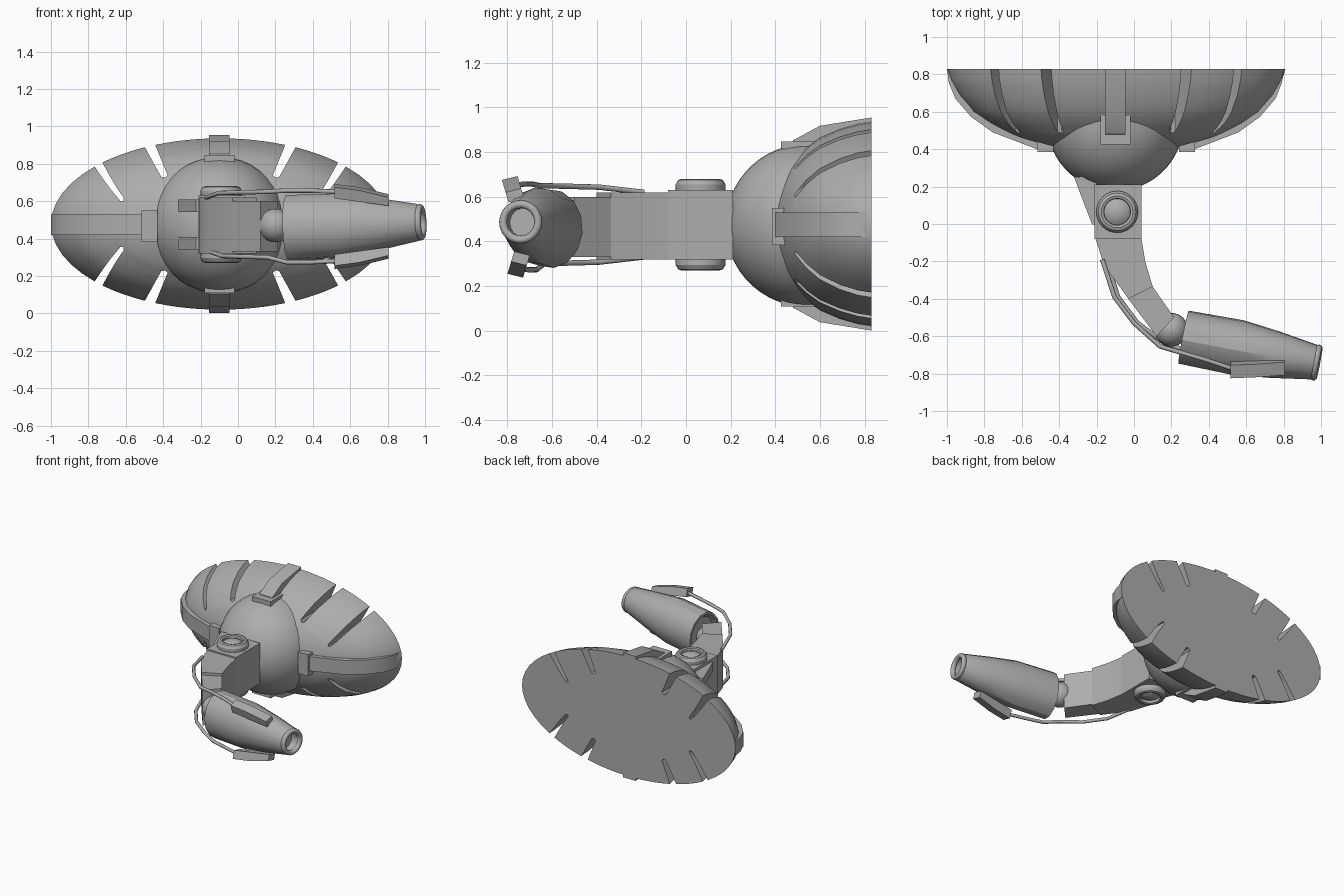
import bpy, bmesh, math
from mathutils import Vector

if "Cube" in bpy.data.objects:
    bpy.data.objects.remove(bpy.data.objects["Cube"])

CX, CZ, RX, RZ = -0.095, 0.478, 0.905, 0.458
grey = bpy.data.materials.new("mid grey")
grey.diffuse_color = (0.42, 0.42, 0.42, 1)
grey.use_nodes = True
grey.node_tree.nodes["Principled BSDF"].inputs["Base Color"].default_value = grey.diffuse_color


def make(name, verts, faces, angle=30):
    bm = bmesh.new()
    vs = [bm.verts.new(v) for v in verts]
    for f in faces:
        bm.faces.new([vs[i] for i in f])
    bmesh.ops.remove_doubles(bm, verts=bm.verts, dist=0.0005)
    bmesh.ops.recalc_face_normals(bm, faces=bm.faces)
    me = bpy.data.meshes.new(name)
    bm.to_mesh(me)
    bm.free()
    ob = bpy.data.objects.new(name, me)
    bpy.context.collection.objects.link(ob)
    me.materials.append(grey)
    bpy.ops.object.select_all(action='DESELECT')
    ob.select_set(True)
    bpy.context.view_layer.objects.active = ob
    bpy.ops.object.shade_smooth_by_angle(angle=math.radians(angle))
    return ob


def prism(name, pts, place, lo, hi):
    """Extrude a 2D outline between lo and hi; place(a, b, w) gives the 3D point."""
    n = len(pts)
    verts = [place(a, b, w) for w in (lo, hi) for a, b in pts]
    faces = [list(range(n)), list(range(n, 2 * n))]
    faces += [[i, (i + 1) % n, n + (i + 1) % n, n + i] for i in range(n)]
    return make(name, verts, faces)


def box(name, x0, x1, y0, y1, z0, z1):
    prism(name, [(x0, y0), (x1, y0), (x1, y1), (x0, y1)], lambda a, b, w: (a, b, w), z0, z1)


def lathe(name, origin, axis, profile, n=24, angle=30, tall=lambda d: 1):
    """Spin (distance along axis, radius) pairs around an axis; tall(d) stretches in z."""
    axis = Vector(axis).normalized()
    s = axis.orthogonal().normalized()
    t = axis.cross(s)
    verts, faces = [], []
    for d, r in profile:
        for i in range(n):
            a = 2 * math.pi * i / n
            v = (s * math.cos(a) + t * math.sin(a)) * r
            v.z *= tall(d)
            verts.append(Vector(origin) + axis * d + v)
    for k in range(len(profile) - 1):
        for i in range(n):
            j = (i + 1) % n
            faces.append([k * n + i, k * n + j, (k + 1) * n + j, (k + 1) * n + i])
    return make(name, verts, faces, angle)


def tube(name, pts, radius):
    cu = bpy.data.curves.new(name, 'CURVE')
    cu.dimensions = '3D'
    cu.bevel_depth = radius
    cu.bevel_resolution = 2
    cu.use_fill_caps = True
    sp = cu.splines.new('POLY')
    sp.points.add(len(pts) - 1)
    for p, c in zip(sp.points, pts):
        p.co = (*c, 1)
    ob = bpy.data.objects.new(name, cu)
    bpy.context.collection.objects.link(ob)
    cu.materials.append(grey)


# Dish depth along its elliptical radius
DEPTH = [(0, .385), (.2, .39), (.38, .41), (.6, .47), (.75, .54), (.845, .6),
         (.93, .69), (.98, .77), (1, .83)]


def dish_y(r):
    for (a, ya), (b, yb) in zip(DEPTH, DEPTH[1:]):
        if r <= b:
            return ya + (yb - ya) * (r - a) / (b - a)
    return .83


def slit_angle(slit, f):
    """Direction of a straight slit at fraction f from its inner to its outer end."""
    i, o = (math.radians(a) for a in slit)
    x = R_IN * math.cos(i) * (1 - f) + math.cos(o) * f
    y = R_IN * math.sin(i) * (1 - f) + math.sin(o) * f
    return slit[0] + (math.degrees(math.atan2(y, x)) - slit[0] + 180) % 360 - 180


# Dish: eight solid petals with a flat back, separated by slits (inner angle, outer angle)
R_IN = 0.63
slits = [(25, 44), (59, 65.5), (121, 114.5), (155, 136)]
slits += [(i + 180, o + 180) for i, o in slits]
radii = [0, .12, .25, .38, .5, .58, R_IN, .65, .7, .75, .8, .845, .89, .93, .96, .98, 1]
verts, faces, SEG = [], [], 12
w, rows = SEG + 1, len(radii)
for k in range(8):
    a0, a1 = slits[k], slits[(k + 1) % 8]
    base = len(verts)
    for flat_back in (False, True):
        for r in radii:
            f = max(0, (r - R_IN) / (1 - R_IN))
            gap = 0 if r <= R_IN else 1.9
            lo = slit_angle(a0, f) + gap
            hi = slit_angle(a1, f) - gap + (360 if k == 7 else 0)
            for s in range(w):
                a = math.radians(lo + (hi - lo) * s / SEG)
                y = .83 if flat_back else dish_y(r)
                verts.append((CX + RX * r * math.cos(a), y, CZ + RZ * r * math.sin(a)))
    back = rows * w
    for i in range(rows - 1):
        for off in (base, base + back):
            for s in range(SEG):
                p = off + i * w + s
                faces.append([p, p + 1, p + w + 1, p + w] if i else [p, p + w + 1, p + w])
        # slit walls
        if radii[i] >= R_IN:
            for s in (0, SEG):
                p = base + i * w + s
                q = [p, p + w, p + w + back, p + back]
                faces.append(q if i < rows - 2 else [q[0], q[1], q[3]])
    # closed inner end of the slits
    i = radii.index(R_IN)
    for s, in ((0,), (SEG,)):
        p = base + i * w + s
make("dish_petals", verts, faces, 40)

# Hub: a dome that ends where it meets the dish
HC, HR, N, ROWS = Vector((-.1, .542, .472)), .365, 40, 14
verts, faces = [], []
for i in range(N):
    a = 2 * math.pi * i / N

    def on_dome(th):
        return HC + HR * Vector((math.sin(th) * math.cos(a), -math.cos(th), math.sin(th) * math.sin(a)))
    end = .3
    while end < 1.75:
        p = on_dome(end)
        if p.y > dish_y(math.hypot((p.x - CX) / RX, (p.z - CZ) / RZ)) + .01:
            break
        end += .01
    verts += [on_dome(end * j / ROWS) for j in range(ROWS + 1)]
W = ROWS + 1
for i in range(N):
    k = (i + 1) % N
    for j in range(ROWS):
        q = [i * W + j, k * W + j, k * W + j + 1, i * W + j + 1]
        faces.append(q if j else [q[0], q[2], q[3]])
make("hub_dome", verts, faces, 40)

# Struts along the outside of the dish, with their base blocks
side = [(.36, .41), (.41, .395), (.66, .49), (.775, .572), (.86, .67), (.895, .755), (.905, .83),
        (.885, .79), (.76, .6), (.4, .45)]
for name, sx, k in (("left", -1, 1), ("right", 1, .99)):
    prism(name + "_strut", side, lambda a, b, w: (CX + sx * a * k, b, w), .42, .53)
    xs = sorted((CX + sx * .335, CX + sx * .42))
    box(name + "_strut_block", xs[0], xs[1], .385, .47, .385, .55)
upright = [(.34, .47), (.375, .48), (.44, .6), (.477, .83), (.45, .83), (.40, .65), (.34, .58)]
for name, s in (("top", 1), ("bottom", -1)):
    prism(name + "_strut", upright, lambda a, b, w: (w, b, CZ + s * a), -.155, -.045)
    zs = sorted((CZ + s * .335, CZ + s * .37))
    box(name + "_strut_block", -.18, -.02, .425, .585, zs[0], zs[1])

# Neck box and bent arm
flat = lambda a, b, w: (a, b, w)
box("neck_box", -.21, .04, -.08, .21, .32, .63)
prism("upper_arm", [(-.205, -.08), (.04, -.08), (.06, -.2), (.1, -.335), (-.03, -.4), (-.16, -.22)],
      flat, .32, .62)
prism("fore_arm", [(-.03, -.4), (.1, -.335), (.215, -.5), (.12, -.6)], flat, .33, .6)

# Round pivots above and below the neck
pivot = [(-.02, 0), (-.02, .11), (.025, .112), (.045, .1), (.05, .085), (.045, .072), (.025, .07),
         (.035, .055), (.045, .03), (.048, 0)]
lathe("top_pivot", (-.09, .065, .63), (0, 0, 1), pivot)
lathe("bottom_pivot", (-.09, .065, .32), (0, 0, -1), pivot)

# Pointed braces from the hub to the side of the neck
for name, z in (("upper_brace", .575), ("lower_brace", .375)):
    prism(name, [(-.32, .25), (-.29, .17), (-.225, 0), (-.2, -.01), (-.2, .26)], flat, z - .033, z + .033)

# Ball joint and tapered barrel, taller at the rear
ball = [(-.09 * math.cos(math.pi * i / 12), .09 * math.sin(math.pi * i / 12)) for i in range(13)]
lathe("ball_joint", (.2, -.565, .47), (0, 0, 1), ball, 20)
A, B = Vector((.265, -.605, .457)), Vector((.97, -.74, .487))
L = (B - A).length
lathe("barrel", A, B - A, [(.03, 0), (.03, .11), (0, .13), (0, .145), (.3, .15), (.5, .127),
                           (L - .01, .095), (L, .09), (L, .07), (L - .06, .062), (L - .06, 0)],
      14, 28, lambda d: 1.22 - .17 * max(d, 0) / L)
ring = [(L + .005 + .018 * math.sin(2 * math.pi * i / 10), .08 + .018 * math.cos(2 * math.pi * i / 10))
        for i in range(11)]
lathe("muzzle_ring", A, B - A, ring, 24, 60)

# Barrel plates, each with a cable running back along the arm
for name, s, y0, zc in (("top", 1, -.81, .475), ("bottom", -1, -.785, .455)):
    prism(name + "_barrel_plate", [(.515, .2), (.65, .182), (.805, .145), (.805, .1), (.515, .14)],
          lambda a, b, w: (a, w - (b - .15) * .3, zc + s * b + (w - y0) * .25 * s), y0, y0 + .07)
    d = 0 if s > 0 else .02
    tube(name + "_cable",
         [(-.17 + d, -.19, .475 + s * .145), (-.105 + d, -.39, .475 + s * .168),
          (0 + d, -.53, .475 + s * .172), (.14 + d, -.655 + d, .475 + s * .175),
          (.26, -.69 + d, zc + s * .182), (.38, -.725 + d, zc + s * .182),
          (.53, -.775 + d, zc + s * .175)], .012)
